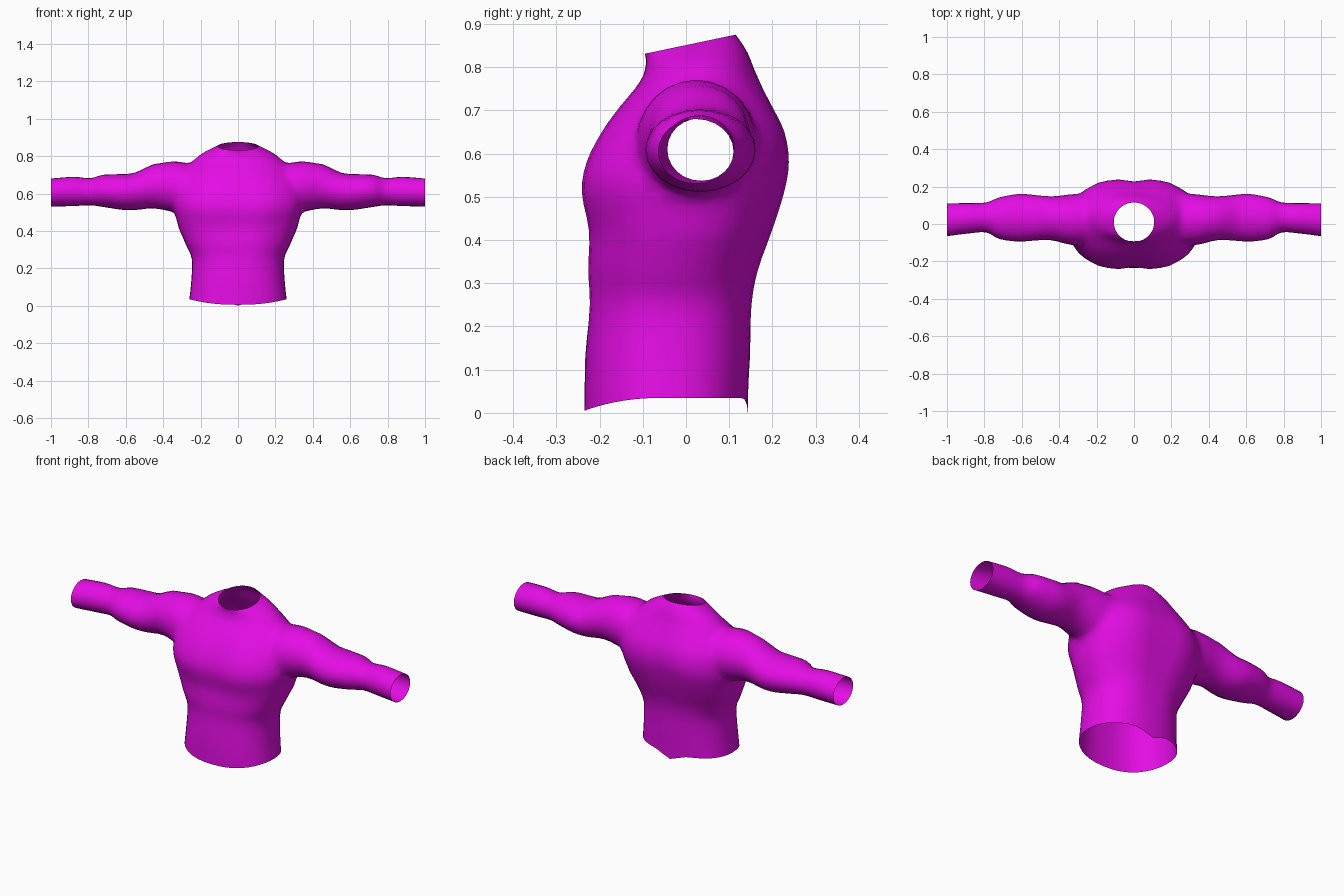
import bpy, bmesh, math
from mathutils import Vector

if "Cube" in bpy.data.objects:
    bpy.data.objects.remove(bpy.data.objects["Cube"])

skin = bpy.data.materials.new("magenta")
skin.diffuse_color = (0.78, 0.004, 0.78, 1)
skin.use_nodes = True
skin.node_tree.nodes["Principled BSDF"].inputs["Base Color"].default_value = skin.diffuse_color
temp = bpy.data.materials.new("temporary_cap")


def refine(rows, steps):
    """Smoothly interpolate a short list of cross-section rows."""
    out = []
    for i in range(len(rows) - 1):
        a, b = rows[max(i - 1, 0)], rows[i]
        c, d = rows[i + 1], rows[min(i + 2, len(rows) - 1)]
        for k in range(steps):
            t = k / steps
            out.append([0.5 * (2 * q + (r - p) * t + (2 * p - 5 * q + 4 * r - s) * t * t
                               + (3 * q - p - 3 * r + s) * t ** 3)
                        for p, q, r, s in zip(a, b, c, d)])
    return out + [list(rows[-1])]


def loft(name, rings):
    """Closed skin through the rings; end caps get material slot 1."""
    bm = bmesh.new()
    loops = [[bm.verts.new(p) for p in ring] for ring in rings]
    n = len(loops[0])
    for lo, hi in zip(loops, loops[1:]):
        for i in range(n):
            j = (i + 1) % n
            bm.faces.new((lo[i], lo[j], hi[j], hi[i]))
    for loop in (loops[0], loops[-1]):
        mid = bm.verts.new(sum((v.co for v in loop), Vector()) / n)
        for i in range(n):
            bm.faces.new((loop[i], loop[(i + 1) % n], mid)).material_index = 1
    bmesh.ops.recalc_face_normals(bm, faces=bm.faces)
    me = bpy.data.meshes.new(name)
    bm.to_mesh(me)
    bm.free()
    me.materials.append(skin)
    me.materials.append(temp)
    ob = bpy.data.objects.new(name, me)
    bpy.context.collection.objects.link(ob)
    return ob


def power(v, n):
    return math.copysign(abs(v) ** (2 / n), v)


# Torso sections: height, half width, front y, back y, squareness, tilt, centre groove
TORSO = [
    (0.035, 0.260, -0.235, 0.143, 2.3, 0, 0),
    (0.13, 0.250, -0.233, 0.148, 2.3, 0, 0),
    (0.25, 0.247, -0.226, 0.155, 2.3, 0, 0.004),
    (0.33, 0.280, -0.230, 0.170, 2.3, 0, 0.006),
    (0.42, 0.318, -0.228, 0.202, 2.4, 0, 0.010),
    (0.51, 0.345, -0.244, 0.230, 2.6, 0, 0.014),
    (0.58, 0.345, -0.233, 0.241, 2.6, 0, 0.014),
    (0.65, 0.330, -0.198, 0.231, 2.5, 0, 0.012),
    (0.71, 0.300, -0.155, 0.202, 2.3, 0, 0.006),
    (0.77, 0.250, -0.107, 0.167, 2.1, 0.03, 0),
    (0.82, 0.180, -0.093, 0.142, 2.0, 0.12, 0),
    (0.853, 0.108, -0.095, 0.115, 2.0, 0.21, 0),
]
SIDES = 40
rings = []
for r, (z, a, yf, yb, n, tilt, groove) in enumerate(refine(TORSO, 3)):
    ring = []
    for i in range(SIDES):
        t = 2 * math.pi * i / SIDES
        s = math.sin(t)
        x = a * power(math.cos(t), n)
        dy = (yb - yf) / 2 * power(s, n)
        y = (yf + yb) / 2 + dy
        y -= math.copysign(groove, s) * math.exp(-(x / 0.05) ** 2) * abs(s)
        h = z + tilt * dy
        if r == 0:  # curved hem with a small dip at the spine
            h -= 0.03 * s * s if s < 0 else 0.035 * math.exp(-(x / 0.06) ** 2) * s
        ring.append((x, y, h))
    rings.append(ring)
torso = loft("torso", rings)

# Arm sections: distance out, bottom z, top z, front y, back y
ARM = [
    (0.16, 0.53, 0.74, -0.09, 0.15),
    (0.27, 0.50, 0.766, -0.115, 0.165),
    (0.35, 0.497, 0.777, -0.115, 0.162),
    (0.45, 0.52, 0.757, -0.086, 0.148),
    (0.55, 0.512, 0.712, -0.090, 0.157),
    (0.62, 0.513, 0.704, -0.094, 0.160),
    (0.72, 0.528, 0.700, -0.080, 0.142),
    (0.79, 0.537, 0.682, -0.045, 0.115),
    (0.88, 0.533, 0.689, -0.050, 0.112),
    (1.00, 0.530, 0.680, -0.065, 0.110),
]
bpy.context.view_layer.objects.active = torso
for side in (-1, 1):
    rings = []
    for x, z0, z1, y0, y1 in refine(ARM, 3):
        rings.append([(side * x,
                       (y0 + y1) / 2 + (y1 - y0) / 2 * math.cos(2 * math.pi * i / 24),
                       (z0 + z1) / 2 + (z1 - z0) / 2 * math.sin(2 * math.pi * i / 24))
                      for i in range(24)])
    arm = loft("arm", rings)
    mod = torso.modifiers.new("join_arm", "BOOLEAN")
    mod.operation = "UNION"
    mod.solver = "EXACT"
    mod.object = arm
    bpy.ops.object.modifier_apply(modifier=mod.name)
    bpy.data.objects.remove(arm)

# Open the neck, hem and wrists, then blend the shoulders
me = torso.data
bm = bmesh.new()
bm.from_mesh(me)
bmesh.ops.delete(bm, geom=[f for f in bm.faces if f.material_index == 1], context="FACES")
bmesh.ops.remove_doubles(bm, verts=bm.verts, dist=0.005)
joint = [v for v in bm.verts if 0.2 < abs(v.co.x) < 0.42 and 0.42 < v.co.z < 0.8]
for _ in range(4):
    bmesh.ops.smooth_vert(bm, verts=joint, factor=0.5,
                          use_axis_x=True, use_axis_y=True, use_axis_z=True)
bm.to_mesh(me)
bm.free()
me.materials.clear()
me.materials.append(skin)
for p in me.polygons:
    p.material_index = 0
bpy.data.materials.remove(temp)

torso.name = "torso_with_arms"
torso.select_set(True)
bpy.ops.object.shade_smooth_by_angle(angle=math.radians(60))
